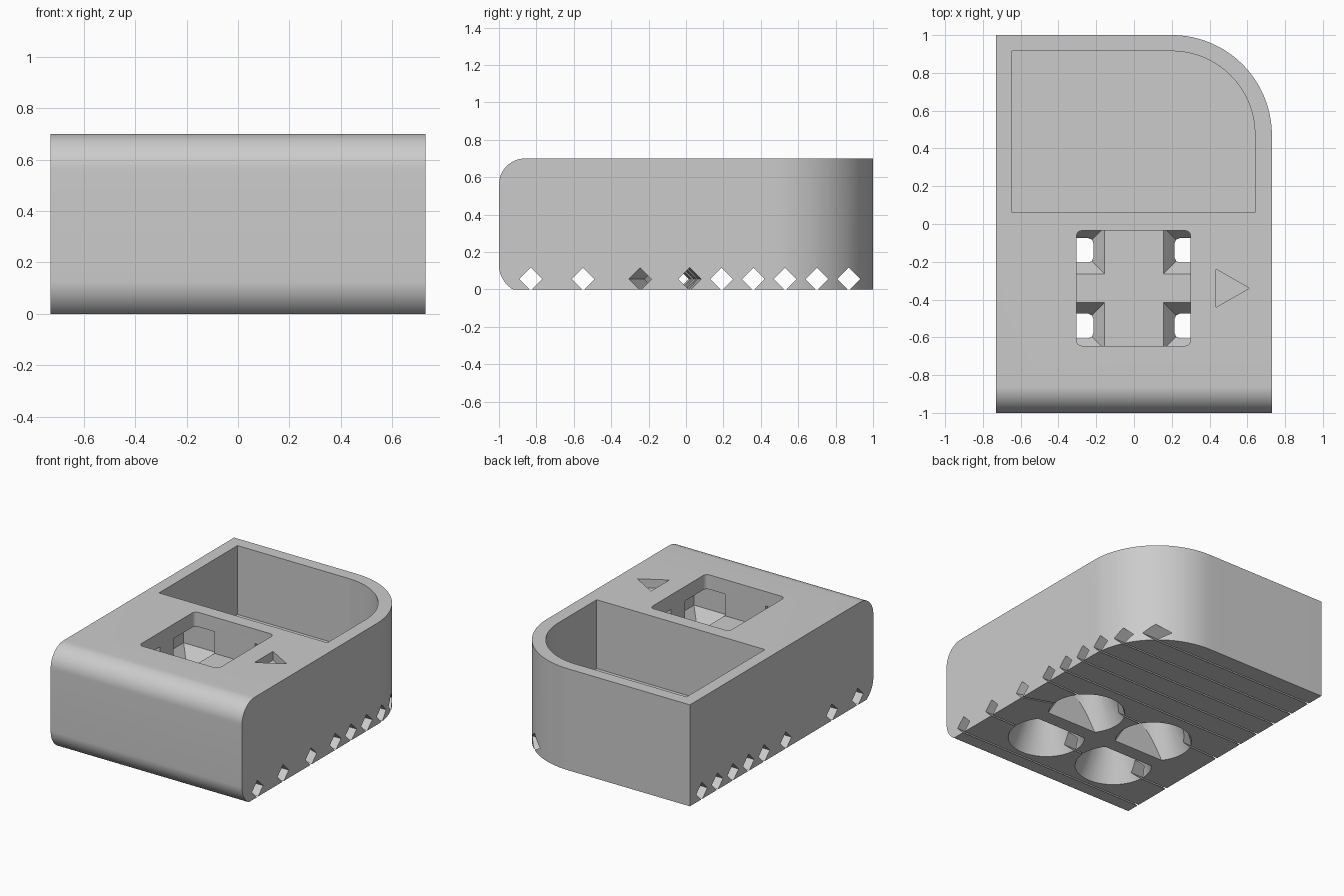
import bpy, bmesh
from math import sin, cos, radians, pi
from mathutils import Vector, Matrix

if "Cube" in bpy.data.objects:
    bpy.data.objects.remove(bpy.data.objects["Cube"])

grey = bpy.data.materials.new("plain grey")
grey.use_nodes = True
grey.diffuse_color = (0.6, 0.6, 0.6, 1)
grey.node_tree.nodes["Principled BSDF"].inputs["Base Color"].default_value = (0.6, 0.6, 0.6, 1)


def arc(cx, cy, r, start, end, n=16):
    angles = [radians(start + (end - start) * i / n) for i in range(n + 1)]
    return [(cx + r * cos(a), cy + r * sin(a)) for a in angles]


def to_object(name, bm):
    bmesh.ops.recalc_face_normals(bm, faces=bm.faces)
    mesh = bpy.data.meshes.new(name)
    bm.to_mesh(mesh)
    bm.free()
    mesh.materials.append(grey)
    obj = bpy.data.objects.new(name, mesh)
    bpy.context.collection.objects.link(obj)
    return obj


def loft(name, lower, upper):
    """Solid between two matching rings of 3D points."""
    bm = bmesh.new()
    a = [bm.verts.new(p) for p in lower]
    b = [bm.verts.new(p) for p in upper]
    bm.faces.new(a)
    bm.faces.new(b)
    for i in range(len(a)):
        j = (i + 1) % len(a)
        bm.faces.new((a[i], a[j], b[j], b[i]))
    return to_object(name, bm)


def upright(name, outline, low, high):
    return loft(name, [(x, y, low) for x, y in outline], [(x, y, high) for x, y in outline])


def square(cx, cy, half, z):
    return [(cx + sx * half, cy + sy * half, z) for sx, sy in ((-1, -1), (1, -1), (1, 1), (-1, 1))]


def combine(target, cutter, operation="DIFFERENCE"):
    mod = target.modifiers.new("cut", "BOOLEAN")
    mod.operation = operation
    mod.solver = "EXACT"
    mod.object = cutter
    bpy.context.view_layer.objects.active = target
    bpy.ops.object.modifier_apply(modifier=mod.name)
    bpy.data.objects.remove(cutter)


# Body: plan outline with one big round corner, rounded front edges
plan = [(-0.73, -1), (0.73, -1)] + arc(0.2, 0.47, 0.53, 0, 90, 32) + [(-0.73, 1)]
body = upright("holder_body", plan, 0, 0.70)
side = arc(-0.86, 0.56, 0.14, 90, 180) + arc(-0.85, 0.13, 0.15, 180, 240) + [(1.2, 0), (1.2, 0.70)]
side = [(y, z if z > 0.002 else -0.05) if y > 0 else (y, z) for y, z in side]
side = [(y, 0.75 if y > 0 and z > 0.6 else z) for y, z in side]
side = arc(-0.86, 0.56, 0.14, 90, 180) + arc(-0.85, 0.13, 0.15, 180, 240) + [(1.2, 0), (1.2, 0.70)]
profile = loft("side_profile", [(-1, y, z) for y, z in side], [(1, y, z) for y, z in side])
combine(body, profile, "INTERSECT")

# Large open compartment
tray = [(-0.645, 0.06), (0.64, 0.06)] + arc(0.2, 0.475, 0.44, 0, 90, 32) + [(-0.645, 0.915)]
combine(body, upright("compartment", tray, 0.225, 0.9))

# Square socket with rounded corners, and the arrow recess
socket = (arc(0.27, -0.065, 0.03, 0, 90, 6) + arc(-0.275, -0.065, 0.03, 90, 180, 6)
          + arc(-0.275, -0.615, 0.03, 180, 270, 6) + arc(0.27, -0.615, 0.03, 270, 360, 6))
combine(body, upright("socket", socket, 0.45, 0.9))
combine(body, upright("arrow", [(0.435, -0.44), (0.61, -0.34), (0.435, -0.24)], 0.64, 0.9))

# Corner wells: undercut box, square funnel, then a cone flaring to the base
for x in (-0.28, 0.28):
    for y, away in ((-0.14, 1), (-0.54, -1)):
        combine(body, loft("undercut", square(x, y, 0.125, 0.449), square(x, y, 0.125, 0.60)))
        combine(body, loft("funnel", square(x, y, 0.05, 0.35), square(x, y, 0.125, 0.45)))
        bm = bmesh.new()
        bmesh.ops.create_cone(bm, cap_ends=True, segments=48, radius1=0.255, radius2=0.075,
                              depth=0.39, matrix=Matrix.Translation((x, y, 0.175)))
        # Flat side leaves a bar between the wells
        cut = bmesh.ops.bisect_plane(bm, geom=bm.verts[:] + bm.edges[:] + bm.faces[:],
                                     plane_co=(0, -0.34 + away * 0.05, 0),
                                     plane_no=(0, -away, 0), clear_outer=True)
        bmesh.ops.holes_fill(bm, edges=[e for e in bm.edges if e.is_boundary])
        combine(body, to_object("well", bm))


# Diamond channels across the base, just breaking through its underside
def channel(start, end):
    rings = []
    for x, y in (start, end):
        rings.append([(x, y - 0.061, 0.055), (x, y, -0.006), (x, y + 0.061, 0.055), (x, y, 0.116)])
    combine(body, loft("channel", *rings))


for y in (-0.83, -0.55, 0.19, 0.36, 0.53, 0.70, 0.87):
    channel((0.8, y), (-0.8, y))
channel((0.8, 0.023), (-0.8, -0.05))
channel((0.8, -0.27), (0.40, -0.13))

# Smooth the curved walls, keep the edges crisp
bpy.ops.object.select_all(action="DESELECT")
body.select_set(True)
bpy.context.view_layer.objects.active = body
bpy.ops.object.shade_smooth_by_angle(angle=radians(25))
